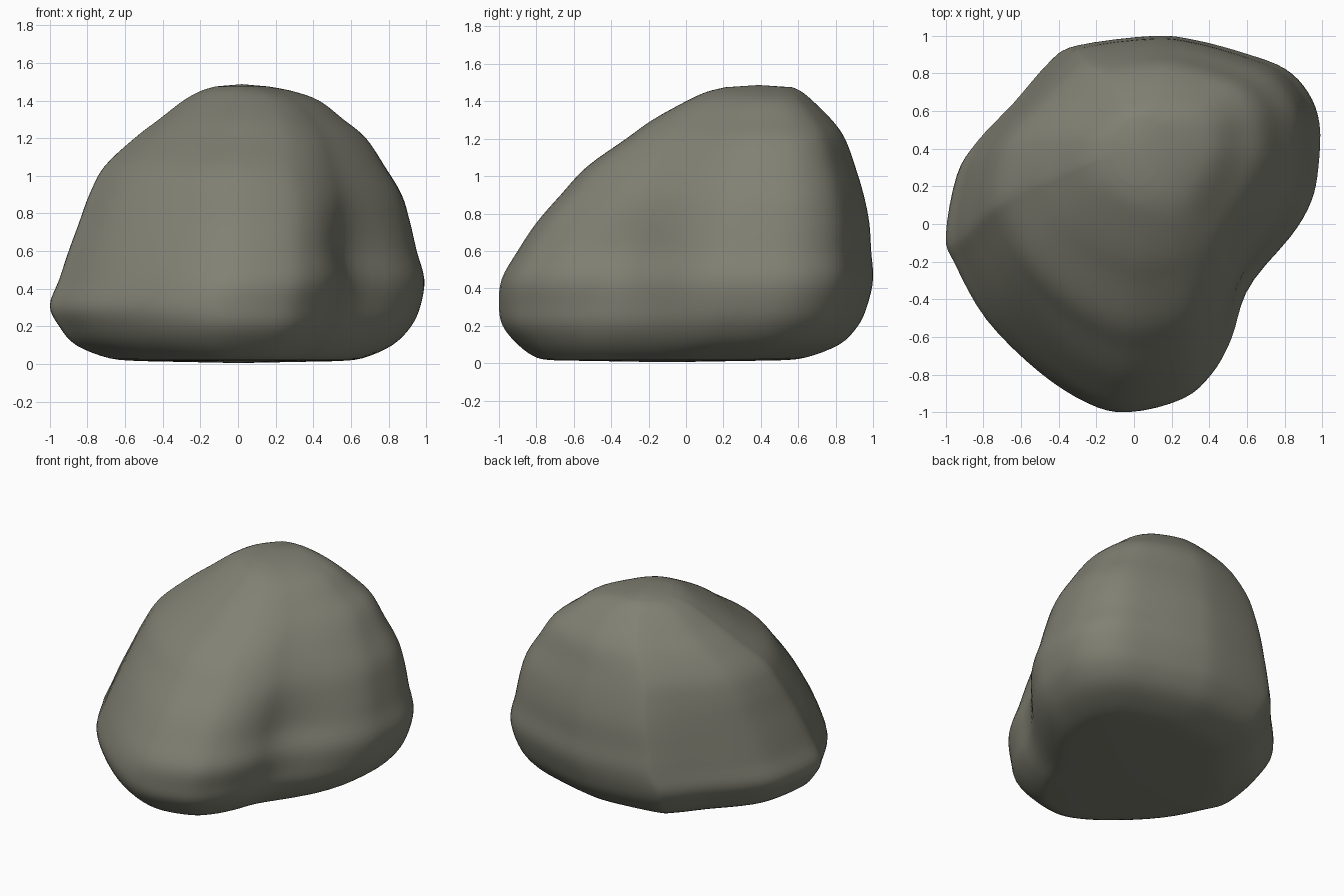
import bpy, bmesh, math
from mathutils import Vector

if "Cube" in bpy.data.objects:
    bpy.data.objects.remove(bpy.data.objects["Cube"])

# Widest outline seen from above
OUTLINE = [(0.08, 1.0), (0.3, .98), (0.58, .91), (0.8, .83), (0.93, .7), (0.99, .53), (0.98, .3),
           (0.94, .12), (0.83, -.08), (0.61, -.39), (0.51, -.62), (0.4, -.8), (0.25, -.93),
           (-.03, -1), (-.24, -.95), (-.5, -.78), (-.78, -.5), (-.95, -.2), (-1, -.05),
           (-.94, .28), (-.83, .46), (-.64, .66), (-.45, .88), (-.33, .95)]

# Height, then left, right, front and back limits of the rock
LEVELS = [(0.015, -.50, .52, -.70, .50), (0.03, -.68, .66, -.80, .64), (0.10, -.86, .82, -.90, .82),
          (0.20, -.95, .92, -.98, .92), (0.31, -1.0, .97, -1.0, .97), (0.45, -.95, .99, -.985, 1.0),
          (0.60, -.90, .95, -.90, .99), (0.75, -.845, .915, -.80, .98), (0.90, -.79, .87, -.67, .95),
          (1.05, -.71, .78, -.53, .905), (1.20, -.55, .68, -.32, .85), (1.30, -.42, .56, -.18, .78),
          (1.40, -.29, .43, .00, .68), (1.45, -.20, .29, .11, .62), (1.475, -.12, .16, .21, .57)]


def spline(points, closed, steps):
    """Catmull-Rom curve through the points."""
    n, out = len(points), []
    pts = [Vector(p) for p in points]
    get = (lambda i: pts[i % n]) if closed else (lambda i: pts[min(max(i, 0), n - 1)])
    for i in range(n if closed else n - 1):
        a, b, c, d = (get(i + k) for k in (-1, 0, 1, 2))
        for s in range(steps):
            t = s / steps
            out.append(0.5 * (2 * b + (c - a) * t + (2 * a - 5 * b + 4 * c - d) * t * t
                              + (3 * b - a - 3 * c + d) * t ** 3))
    if not closed:
        out.append(pts[-1])
    return out


def fit(v, lo, hi, new_lo, new_hi):
    return new_lo + (v - lo) / (hi - lo) * (new_hi - new_lo)


outline = spline(OUTLINE, True, 4)
levels = spline(LEVELS, False, 4)

# Stacked sections, rounder towards the top
bm = bmesh.new()
rings = []
for z, xl, xr, yf, yb in levels:
    mix = 0.5 * (z / 1.49) ** 2
    sec = [p.lerp(p.normalized(), mix) for p in outline]
    xs, ys = [p.x for p in sec], [p.y for p in sec]
    ring = []
    for p in sec:
        v = Vector((fit(p.x, min(xs), max(xs), xl, xr), fit(p.y, min(ys), max(ys), yf, yb), z))
        # shallow hollow in the front right side
        d = (v - Vector((.62, -.3, .55))).length
        v += Vector((-.7, .7, 0)) * .06 * math.exp(-(d / .28) ** 2)
        ring.append(bm.verts.new(v))
    rings.append(ring)

n = len(outline)
for a, b in zip(rings, rings[1:]):
    for i in range(n):
        j = (i + 1) % n
        bm.faces.new((a[i], a[j], b[j], b[i]))

# Crown and underside
for ring, centre in ((rings[0], (0, -.1, 0.005)), (rings[-1], (.02, .39, 1.487))):
    c = bm.verts.new(centre)
    for i in range(n):
        bm.faces.new((ring[i], ring[(i + 1) % n], c))
bmesh.ops.recalc_face_normals(bm, faces=bm.faces)
for f in bm.faces:
    f.smooth = True

mesh = bpy.data.meshes.new("boulder")
bm.to_mesh(mesh)
bm.free()
boulder = bpy.data.objects.new("boulder", mesh)
bpy.context.collection.objects.link(boulder)

stone = bpy.data.materials.new("mossy_stone")
stone.diffuse_color = (0.22, 0.22, 0.175, 1)
stone.use_nodes = True
stone.node_tree.nodes["Principled BSDF"].inputs["Base Color"].default_value = stone.diffuse_color
mesh.materials.append(stone)
